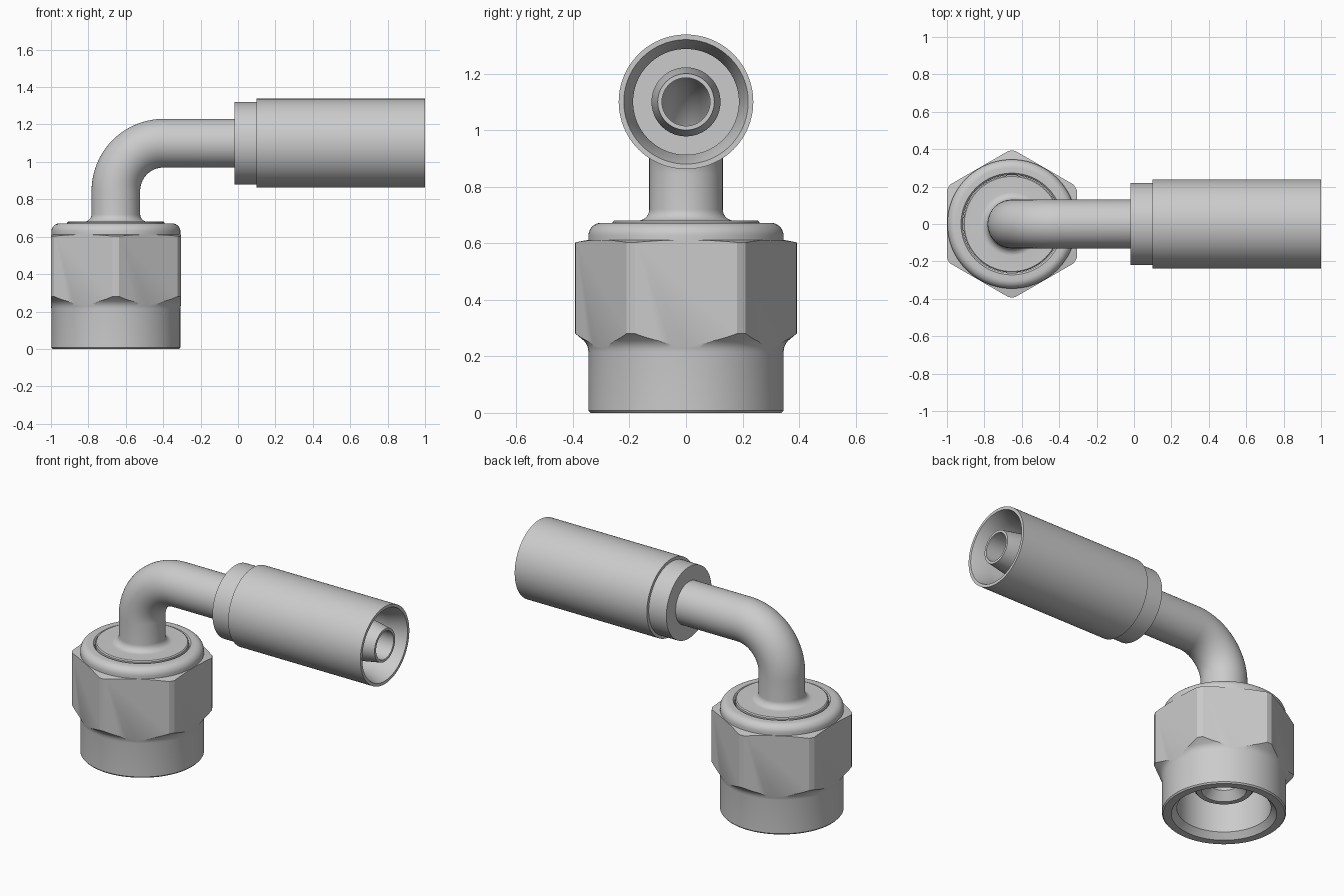
import bpy, bmesh
from math import sin, cos, pi, radians

if "Cube" in bpy.data.objects:
    bpy.data.objects.remove(bpy.data.objects["Cube"])

SEG = 96
NUT_X, PIPE_Z = -0.653, 1.10


def finish(ob):
    bpy.ops.object.select_all(action='DESELECT')
    ob.select_set(True)
    bpy.context.view_layer.objects.active = ob
    bpy.ops.object.shade_smooth_by_angle(angle=radians(28))


def make_rings(name, rings, segments=SEG):
    """Closed skin through rings given as (x, z, tangent angle in xz, radius)."""
    bm = bmesh.new()
    loops = []
    for x, z, a, r in rings:
        loops.append([bm.verts.new((x - sin(a) * r * cos(t), r * sin(t),
                                    z + cos(a) * r * cos(t)))
                      for t in (2 * pi * i / segments for i in range(segments))])
    for k, a in enumerate(loops):
        b = loops[(k + 1) % len(loops)]
        for i in range(segments):
            j = (i + 1) % segments
            bm.faces.new((a[i], a[j], b[j], b[i]))
    bmesh.ops.recalc_face_normals(bm, faces=bm.faces)
    me = bpy.data.meshes.new(name)
    bm.to_mesh(me)
    bm.free()
    ob = bpy.data.objects.new(name, me)
    bpy.context.collection.objects.link(ob)
    return ob


def upright(profile):
    return [(NUT_X, z, pi / 2, r) for r, z in profile]


def lying(profile):
    return [(x, PIPE_Z, 0, r) for x, r in profile]


def bend(radius, steps=20):
    cx, cz, R = NUT_X + 0.255, PIPE_Z - 0.255, 0.255
    return [(cx - R * cos(t), cz + R * sin(t), pi / 2 - t, radius)
            for t in (pi / 2 * i / steps for i in range(steps + 1))]


# Swivel nut: turned body cut to a hexagon
shoulder = [(0.30 + 0.045 * cos(t), 0.627 + 0.045 * sin(t))
            for t in (pi / 2 * i / 8 for i in range(9))]
nut = make_rings("swivel_nut", upright(
    [(0.293, 0), (0.338, 0), (0.345, 0.008), (0.345, 0.215), (0.347, 0.23),
     (0.352, 0.243), (0.361, 0.255), (0.392, 0.281), (0.392, 0.603),
     (0.345, 0.612)] + shoulder +
    [(0.272, 0.672), (0.262, 0.66), (0.262, 0.035)]))
bpy.ops.mesh.primitive_cylinder_add(vertices=6, radius=0.3475 / cos(pi / 6),
                                    depth=2, location=(NUT_X, 0, 0.3))
cutter = bpy.context.object
cutter.name = "hex_cutter"
cutter.hide_render = True
# turn so that two flats face along x
bm = bmesh.new()
bm.from_mesh(cutter.data)
offset = min(abs(v.co.y) for v in bm.verts)
if offset < 0.01:
    cutter.rotation_euler.z = pi / 6
bm.free()
mod = nut.modifiers.new("hexagon", 'BOOLEAN')
mod.operation = 'INTERSECT'
mod.solver = 'EXACT'
mod.object = cutter
bpy.context.view_layer.update()
bpy.context.view_layer.objects.active = nut
bpy.ops.object.modifier_apply(modifier="hexagon")
bpy.data.objects.remove(cutter)
finish(nut)

# Bent tube: cone seat, collar, elbow and hose stem, with a bore through it
fillet = [(0.17 - 0.04 * sin(t), 0.72 - 0.04 * cos(t))
          for t in (pi / 2 * i / 8 for i in range(9))]
outer = (upright([(0.155, 0.15), (0.26, 0.29), (0.26, 0.675), (0.254, 0.681)] + fillet)
         + bend(0.13)
         + lying([(0.05, 0.13), (0.06, 0.122), (0.87, 0.122), (1.0, 0.10)]))
inner = upright([(0.125, 0.15), (0.085, 0.20)]) + bend(0.085) + lying([(1.0, 0.085)])
finish(make_rings("bent_tube", outer + inner[::-1]))

# Crimp sleeve around the hose stem
finish(make_rings("crimp_sleeve", lying(
    [(-0.02, 0.10), (-0.02, 0.22), (0.10, 0.22), (0.10, 0.238), (1.0, 0.238),
     (1.0, 0.22), (0.90, 0.187), (0.15, 0.187), (0.15, 0.10)])))
